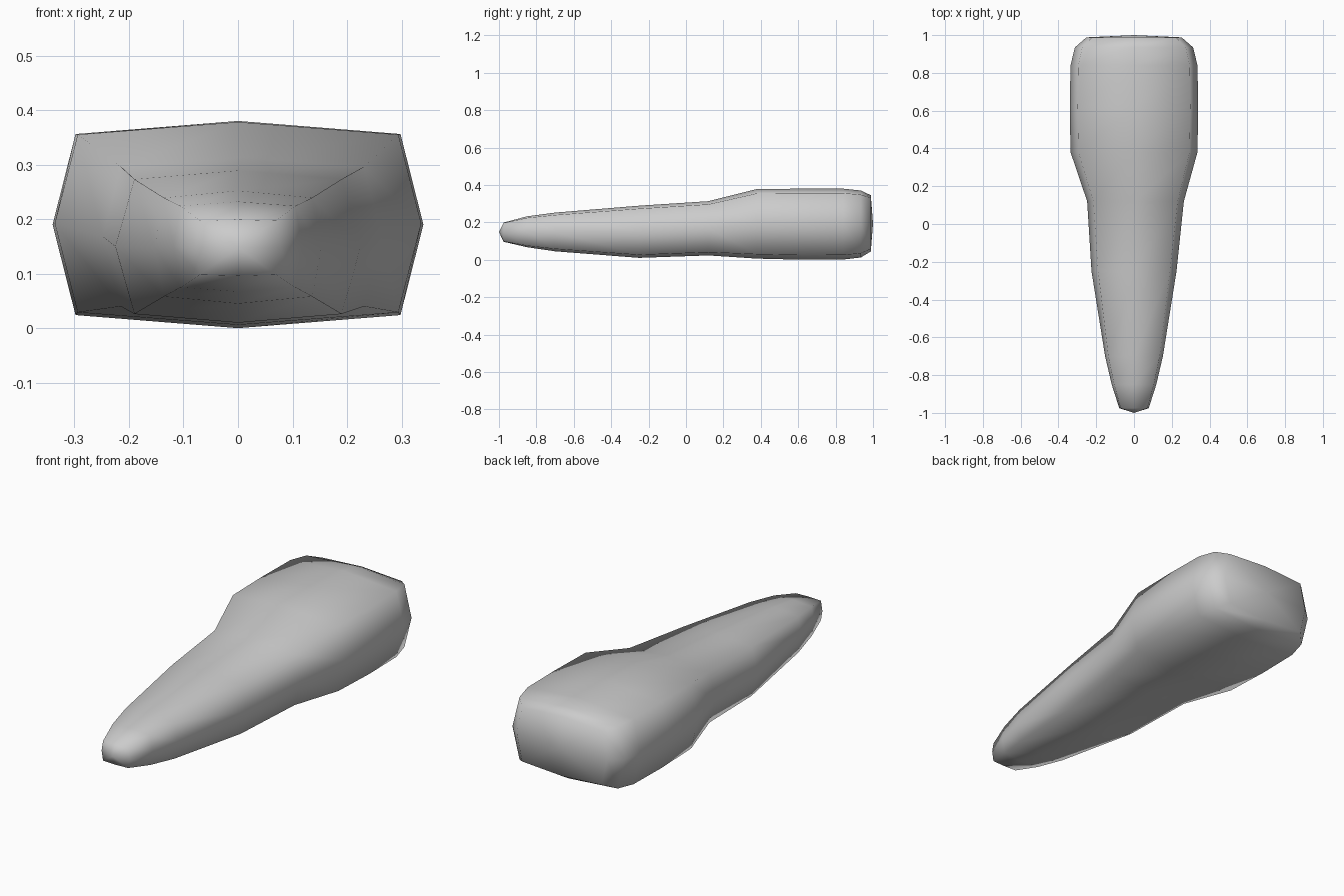
import bpy, bmesh

# Cross-sections from tip to blunt end:
# y, x shift, half width, corner half width, z bottom, z top, corner inset in z
SECTIONS = [
    (-0.975, 0.00, 0.078, 0.070, 0.098, 0.201, 0.002),
    (-0.85, 0.00, 0.118, 0.105, 0.069, 0.234, 0.008),
    (-0.70, 0.00, 0.153, 0.136, 0.047, 0.254, 0.013),
    (-0.25, 0.00, 0.225, 0.190, 0.012, 0.291, 0.016),
    (0.12, 0.008, 0.256, 0.223, 0.025, 0.315, 0.017),
    (0.38, 0.00, 0.336, 0.294, 0.008, 0.380, 0.023),
    (0.62, 0.00, 0.340, 0.298, 0.002, 0.382, 0.024),
    (0.84, 0.00, 0.336, 0.295, 0.003, 0.382, 0.024),
    (0.935, 0.00, 0.313, 0.274, 0.014, 0.372, 0.022),
    (0.988, 0.00, 0.252, 0.222, 0.046, 0.347, 0.014),
]

bm = bmesh.new()


def ring(y, dx, w, c, lo, hi, inset):
    mid = (lo + hi) / 2
    pts = [(0, hi), (c, hi - inset), (w, mid), (c, lo + inset),
           (0, lo), (-c, lo + inset), (-w, mid), (-c, hi - inset)]
    return [bm.verts.new((x + dx, y, z)) for x, z in pts]


# Loft the eight-sided body
rings = [ring(*s) for s in SECTIONS]
for a, b in zip(rings, rings[1:]):
    for i in range(8):
        j = (i + 1) % 8
        bm.faces.new((a[i], a[j], b[j], b[i]))

# Slightly domed end caps
for r, y, z in ((rings[0], -1.0, 0.15), (rings[-1], 1.0, 0.196)):
    tip = bm.verts.new((0, y, z))
    for i in range(8):
        bm.faces.new((r[i], r[(i + 1) % 8], tip))

bmesh.ops.recalc_face_normals(bm, faces=bm.faces)
for v in bm.verts:
    v.co.z -= 0.002
for f in bm.faces:
    f.smooth = True

mesh = bpy.data.meshes.new("tapered_body")
bm.to_mesh(mesh)
bm.free()
bpy.context.collection.objects.link(bpy.data.objects.new("tapered_body", mesh))
